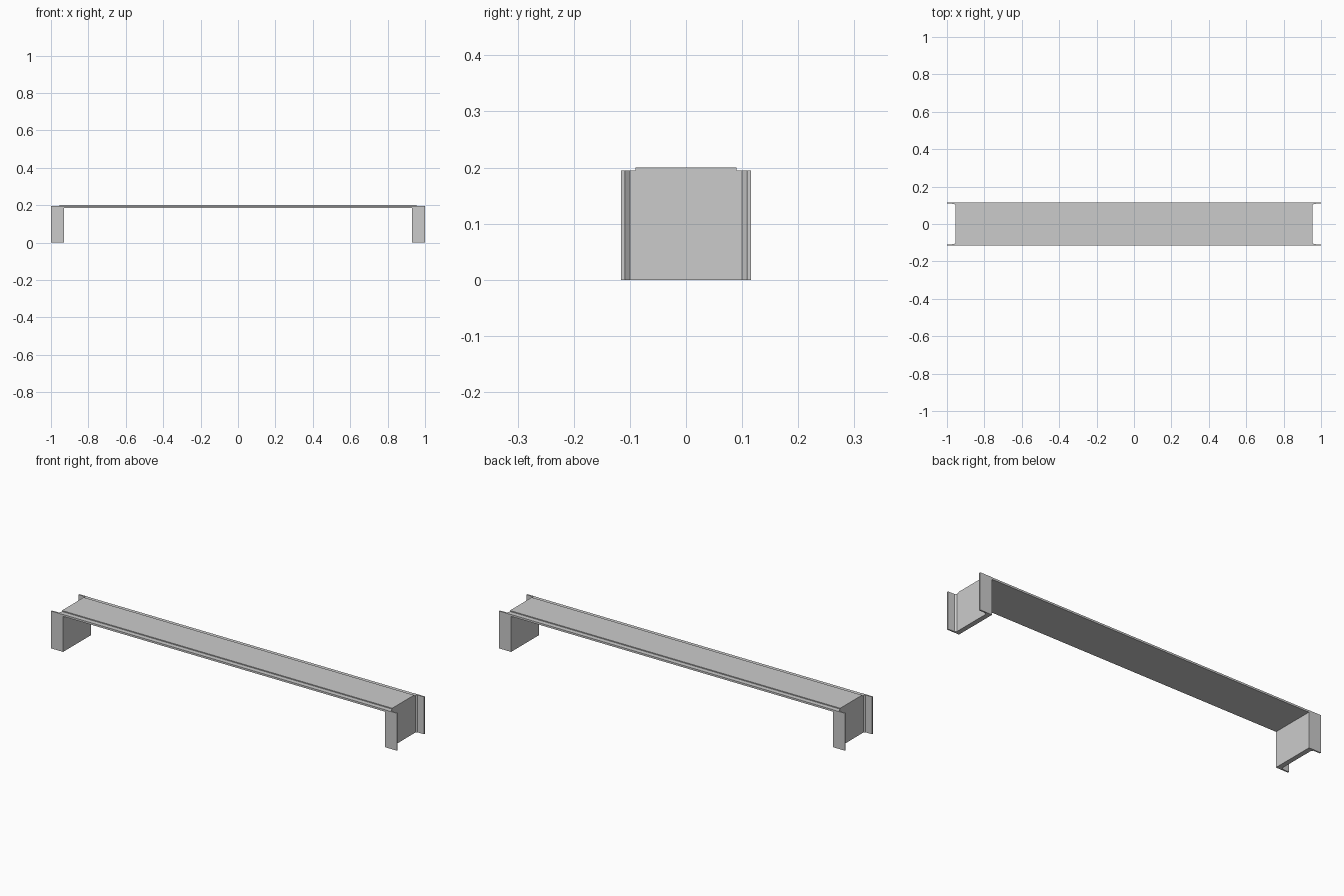
import bpy, bmesh

if "Cube" in bpy.data.objects:
    bpy.data.objects.remove(bpy.data.objects["Cube"])


def prism(name, outline, low, high, place):
    """Extrude a 2D outline between two heights along a chosen axis."""
    bm = bmesh.new()
    face = bm.faces.new([bm.verts.new(place(a, b, low)) for a, b in outline])
    ext = bmesh.ops.extrude_face_region(bm, geom=[face])
    for v in ext["geom"]:
        if isinstance(v, bmesh.types.BMVert):
            a, b = outline[0]
            v.co += place_vec(place, high - low)
    bmesh.ops.recalc_face_normals(bm, faces=bm.faces[:])
    mesh = bpy.data.meshes.new(name)
    bm.to_mesh(mesh)
    bm.free()
    obj = bpy.data.objects.new(name, mesh)
    bpy.context.collection.objects.link(obj)
    return obj


def place_vec(place, d):
    from mathutils import Vector
    return Vector(place(0, 0, d))


# Channel legs: web on the inside, flanges pointing outward, small inner fillet
half = [(0.93, 0.116), (1.0, 0.116), (1.0, 0.109), (0.962, 0.108), (0.955, 0.1)]
for side, name in ((-1, "left_channel_leg"), (1, "right_channel_leg")):
    outline = [(side * x, y) for x, y in half]
    outline += [(side * x, -y) for x, y in reversed(half)]
    prism(name, outline, 0.0, 0.195, lambda a, b, h: (a, b, h))

# Deck: stepped section with a raised tread strip
section = [(-0.115, 0.185), (0.115, 0.185), (0.115, 0.195), (0.09, 0.195),
           (0.09, 0.2), (-0.09, 0.2), (-0.09, 0.195), (-0.115, 0.195)]
prism("deck", section, -0.955, 0.955, lambda a, b, h: (h, a, b))
